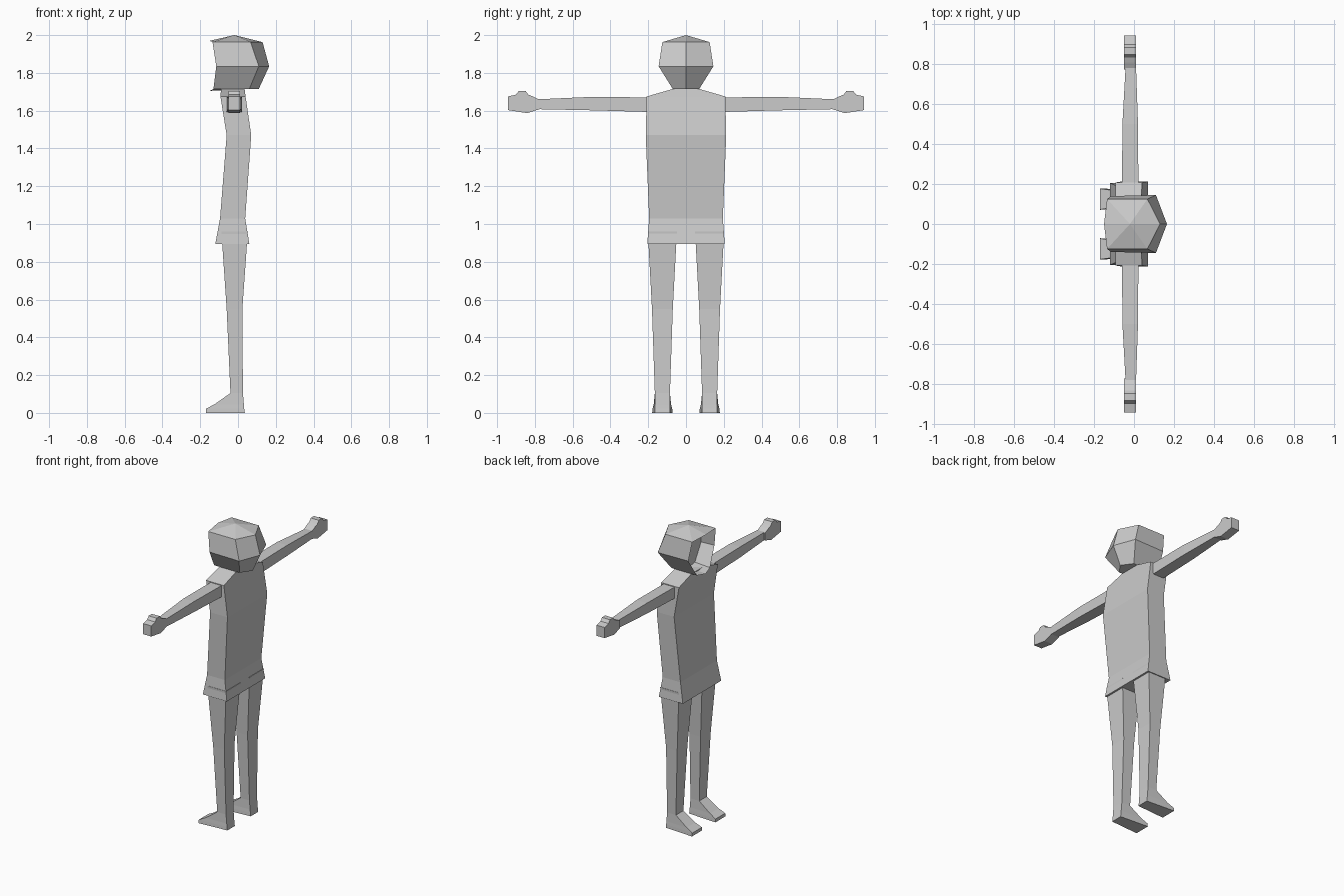
import bpy, bmesh
from mathutils import Vector

if "Cube" in bpy.data.objects:
    bpy.data.objects.remove(bpy.data.objects["Cube"])

grey = bpy.data.materials.new("light grey")
grey.diffuse_color = (0.6, 0.6, 0.6, 1)
grey.use_nodes = True
grey.node_tree.nodes["Principled BSDF"].inputs["Base Color"].default_value = grey.diffuse_color


def finish(name, bm, mirror=False):
    bmesh.ops.recalc_face_normals(bm, faces=bm.faces)
    mesh = bpy.data.meshes.new(name)
    bm.to_mesh(mesh)
    bm.free()
    mesh.materials.append(grey)
    ob = bpy.data.objects.new(name, mesh)
    bpy.context.collection.objects.link(ob)
    if mirror:
        mod = ob.modifiers.new("other side", 'MIRROR')
        mod.use_axis = (False, True, False)
        mod.use_mirror_merge = False
    return ob


def loft(name, rings, mirror=False):
    """Skin a list of equal-sized closed rings and cap both ends."""
    bm = bmesh.new()
    vr = [[bm.verts.new(p) for p in r] for r in rings]
    for a, b in zip(vr, vr[1:]):
        n = len(a)
        for i in range(n):
            j = (i + 1) % n
            bm.faces.new((a[i], a[j], b[j], b[i]))
    bm.faces.new(vr[0])
    bm.faces.new(vr[-1])
    return finish(name, bm, mirror)


def flat_ring(z, front, back, cy, wf, wb):
    """Four-cornered level ring with its own width at front and back."""
    return [(front, cy - wf, z), (back, cy - wb, z), (back, cy + wb, z), (front, cy + wf, z)]


# Tunic: flared hem, waist, chest, shoulders, sloping collar
loft("tunic", [flat_ring(z, f, b, 0, w, w) for z, f, b, w in (
    (0.895, -0.12, 0.06, 0.205), (1.03, -0.095, 0.038, 0.195),
    (1.47, -0.06, 0.07, 0.213), (1.675, -0.093, 0.04, 0.208),
    (1.715, -0.09, 0.035, 0.07))])

# Legs with knees and feet pointing to -x
loft("leg", [flat_ring(z, f, b, 0.125, wf, wb) for z, f, b, wf, wb in (
    (0.96, -0.088, 0.052, 0.077, 0.077), (0.55, -0.06, 0.023, 0.055, 0.055),
    (0.105, -0.04, 0.026, 0.04, 0.04), (0.045, -0.125, 0.031, 0.046, 0.04),
    (0.022, -0.17, 0.033, 0.052, 0.04), (0.0, -0.17, 0.036, 0.054, 0.04))], True)

# Arms held straight out
loft("arm", [[(f, y, lo), (b, y, lo), (b, y, hi), (f, y, hi)] for y, f, b, lo, hi in (
    (0.19, -0.06, 0.022, 1.593, 1.67), (0.50, -0.058, 0.02, 1.602, 1.673),
    (0.79, -0.042, 0.01, 1.608, 1.66))], True)

# Hands: fist outline with thumb bump, given thickness along x
outline = [(0.775, 1.658), (0.81, 1.675), (0.835, 1.685), (0.85, 1.705), (0.885, 1.705),
           (0.90, 1.685), (0.943, 1.675), (0.943, 1.603), (0.84, 1.587), (0.775, 1.608)]
loft("hand", [[(x, y, z) for y, z in outline] for x in (-0.05, 0.01)], True)

# Hooded head: six-sided rings, with the face sunk into the front opening
bm = bmesh.new()


def head_ring(z, back, side_x, side_y, front_x, front_y):
    pts = [(front_x, front_y), (side_x, side_y), (back, 0), (side_x, -side_y), (front_x, -front_y)]
    return [bm.verts.new((x, y, z)) for x, y in pts]


low = head_ring(1.715, 0.11, 0.06, 0.07, -0.13, 0.07)
mid = head_ring(1.835, 0.165, 0.11, 0.145, -0.115, 0.14)
top = head_ring(1.963, 0.13, 0.067, 0.125, -0.135, 0.125)
brow = bm.verts.new((-0.15, 0, 1.97))
chin = bm.verts.new((-0.148, 0, 1.705))
crown = bm.verts.new((-0.02, 0, 2.0))
for a, b in ((low, mid), (mid, top)):
    for i in range(4):
        bm.faces.new((a[i], a[i + 1], b[i + 1], b[i]))
cap = top + [brow]
for i in range(6):
    bm.faces.new((cap[i], cap[(i + 1) % 6], crown))
bm.faces.new(low + [chin])
rim = [top[0], brow, top[4], mid[4], low[4], chin, low[0], mid[0]]
inner = [bm.verts.new((-0.02, v.co.y * 0.95, 1.84 + (v.co.z - 1.84) * 0.93)) for v in rim]
for i in range(8):
    j = (i + 1) % 8
    bm.faces.new((rim[i], rim[j], inner[j], inner[i]))
bm.faces.new(inner)
finish("hooded_head", bm)
